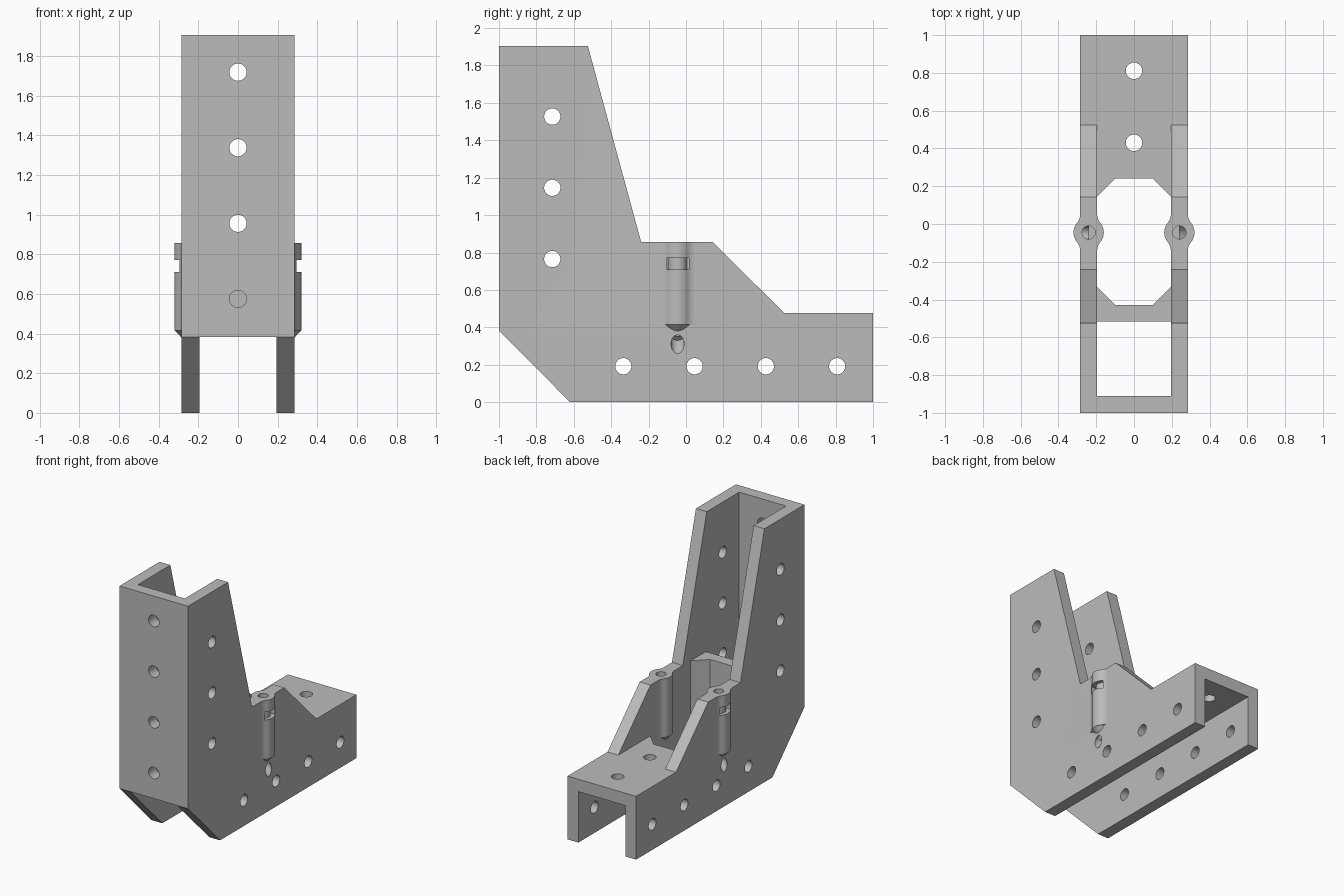
import bpy, bmesh, math
from mathutils import Vector

cube = bpy.data.objects.get("Cube")
if cube:
    bpy.data.objects.remove(cube, do_unlink=True)

grey = bpy.data.materials.new("plain grey")
grey.use_nodes = True
COLOUR = (0.5, 0.5, 0.5, 1)
grey.diffuse_color = COLOUR
grey.node_tree.nodes["Principled BSDF"].inputs["Base Color"].default_value = COLOUR


def make(name, bm):
    bmesh.ops.recalc_face_normals(bm, faces=bm.faces)
    mesh = bpy.data.meshes.new(name)
    bm.to_mesh(mesh)
    bm.free()
    mesh.materials.append(grey)
    obj = bpy.data.objects.new(name, mesh)
    bpy.context.collection.objects.link(obj)
    return obj


def prism(name, points, low, high, axis="Z"):
    """Extrude an outline: (x, y) along Z, or (y, z) along X."""
    place = (lambda a, b: (low, a, b)) if axis == "X" else (lambda a, b: (a, b, low))
    step = Vector((high - low, 0, 0)) if axis == "X" else Vector((0, 0, high - low))
    bm = bmesh.new()
    face = bm.faces.new([bm.verts.new(place(a, b)) for a, b in points])
    out = bmesh.ops.extrude_face_region(bm, geom=[face])
    bmesh.ops.translate(bm, vec=step, verts=[v for v in out["geom"] if isinstance(v, bmesh.types.BMVert)])
    return make(name, bm)


def box(name, x0, x1, y0, y1, z0, z1):
    return prism(name, [(x0, y0), (x1, y0), (x1, y1), (x0, y1)], z0, z1)


def rod(name, start, end, r1, r2=None):
    start, end = Vector(start), Vector(end)
    bm = bmesh.new()
    bmesh.ops.create_cone(bm, cap_ends=True, segments=32, radius1=r1,
                          radius2=r1 if r2 is None else r2, depth=(end - start).length)
    turn = Vector((0, 0, 1)).rotation_difference(end - start)
    bmesh.ops.rotate(bm, verts=bm.verts, matrix=turn.to_matrix())
    bmesh.ops.translate(bm, verts=bm.verts, vec=(start + end) / 2)
    return make(name, bm)


def combine(target, other, operation):
    mod = target.modifiers.new("combine", "BOOLEAN")
    mod.operation, mod.object, mod.solver = operation, other, "EXACT"
    with bpy.context.temp_override(object=target, active_object=target):
        bpy.ops.object.modifier_apply(modifier=mod.name)
    bpy.data.objects.remove(other, do_unlink=True)


OUT, IN, MID = 0.285, 0.195, 0.24      # side plate outer, inner and middle x
BOSS_Y, BOSS_R, FILLET = -0.045, 0.08, 0.07
TOP = 0.857                            # height of the middle shoulder
DECK = (0.383, 0.476)                  # deck bottom and top
HOLE = 0.0435

# Front wall
bracket = box("bracket", -OUT, OUT, -1, -0.91, DECK[0], 1.905)

# Rear deck and inner wall, both chamfered around the opening
deck = [(0.1, 0.24), (IN, 0.145), (MID, 0.145), (MID, 1)]
wall = [(0.1, -0.428), (IN, -0.333), (MID, -0.333), (MID, -0.515)]
for name, half, top in (("rear_deck", deck, DECK[1]), ("inner_wall", wall, TOP)):
    outline = half + [(-x, y) for x, y in reversed(half)]
    combine(bracket, prism(name, outline, DECK[0], top), "UNION")

# Side plates
side = [(-1, DECK[0]), (-0.62, 0), (1, 0), (1, DECK[1]), (0.525, DECK[1]),
        (0.143, TOP), (-0.24, TOP), (-0.525, 1.905), (-1, 1.905)]
for s in (-1, 1):
    lo, hi = sorted((s * IN, s * OUT))
    combine(bracket, prism("side_plate", side, lo, hi, "X"), "UNION")


def boss_outline(s):
    """Round boss blended into the plate by fillets on both faces."""
    fx = (OUT - IN) / 2 + FILLET
    fy = math.sqrt((BOSS_R + FILLET) ** 2 - fx ** 2)
    tangent = math.atan2(fy, fx)
    quarter = [(BOSS_R * math.cos(tangent * i / 8), BOSS_R * math.sin(tangent * i / 8))
               for i in range(9)]
    for i in range(1, 9):
        a = math.pi + tangent * (1 - i / 8)
        quarter.append((fx + FILLET * math.cos(a), fy + FILLET * math.sin(a)))
    half = [(x, -y) for x, y in reversed(quarter[1:])] + quarter
    full = half + [(-x, -y) for x, y in half]
    return [(s * MID + x, BOSS_Y + y) for x, y in full]


# Bosses with coned undersides, tie slots and angled cable holes
for s in (-1, 1):
    x = s * MID
    combine(bracket, prism("boss", boss_outline(s), 0.415, TOP), "UNION")
    combine(bracket, rod("boss_cone", (x, BOSS_Y, 0.375), (x, BOSS_Y, 0.416),
                         BOSS_R - 0.04, BOSS_R), "UNION")
    lo, hi = sorted((x, s * 0.36))
    slot = box("tie_slot", lo, hi, BOSS_Y - 0.06, BOSS_Y + 0.06, 0.71, 0.77)
    combine(slot, rod("slot_core", (x, BOSS_Y, 0.6), (x, BOSS_Y, 0.9), 0.05), "DIFFERENCE")
    combine(bracket, slot, "DIFFERENCE")
    combine(bracket, rod("cable_hole", (x, BOSS_Y, 0.355), (x, BOSS_Y, 1), 0.035), "DIFFERENCE")
    combine(bracket, rod("cable_exit", (x, BOSS_Y, 0.355), (x + s * 0.15, BOSS_Y, 0.205), 0.035),
            "DIFFERENCE")

# Screw holes through sides, front wall and deck
PITCH = 0.381
sides = [(-0.335 + PITCH * i, 0.192) for i in range(4)]
sides += [(-0.715, 0.765 + PITCH * i) for i in range(3)]
holes = [((-0.5, y, z), (0.5, y, z)) for y, z in sides]
holes += [((0, -1.1, 0.575 + PITCH * i), (0, -0.8, 0.575 + PITCH * i)) for i in range(4)]
holes += [((0, 0.43 + PITCH * i, 0.3), (0, 0.43 + PITCH * i, 0.6)) for i in range(2)]
for start, end in holes:
    combine(bracket, rod("screw_hole", start, end, HOLE), "DIFFERENCE")

# Smooth round surfaces, crisp edges
bpy.ops.object.select_all(action="DESELECT")
bracket.select_set(True)
bpy.context.view_layer.objects.active = bracket
bpy.ops.object.shade_smooth_by_angle(angle=math.radians(30))
